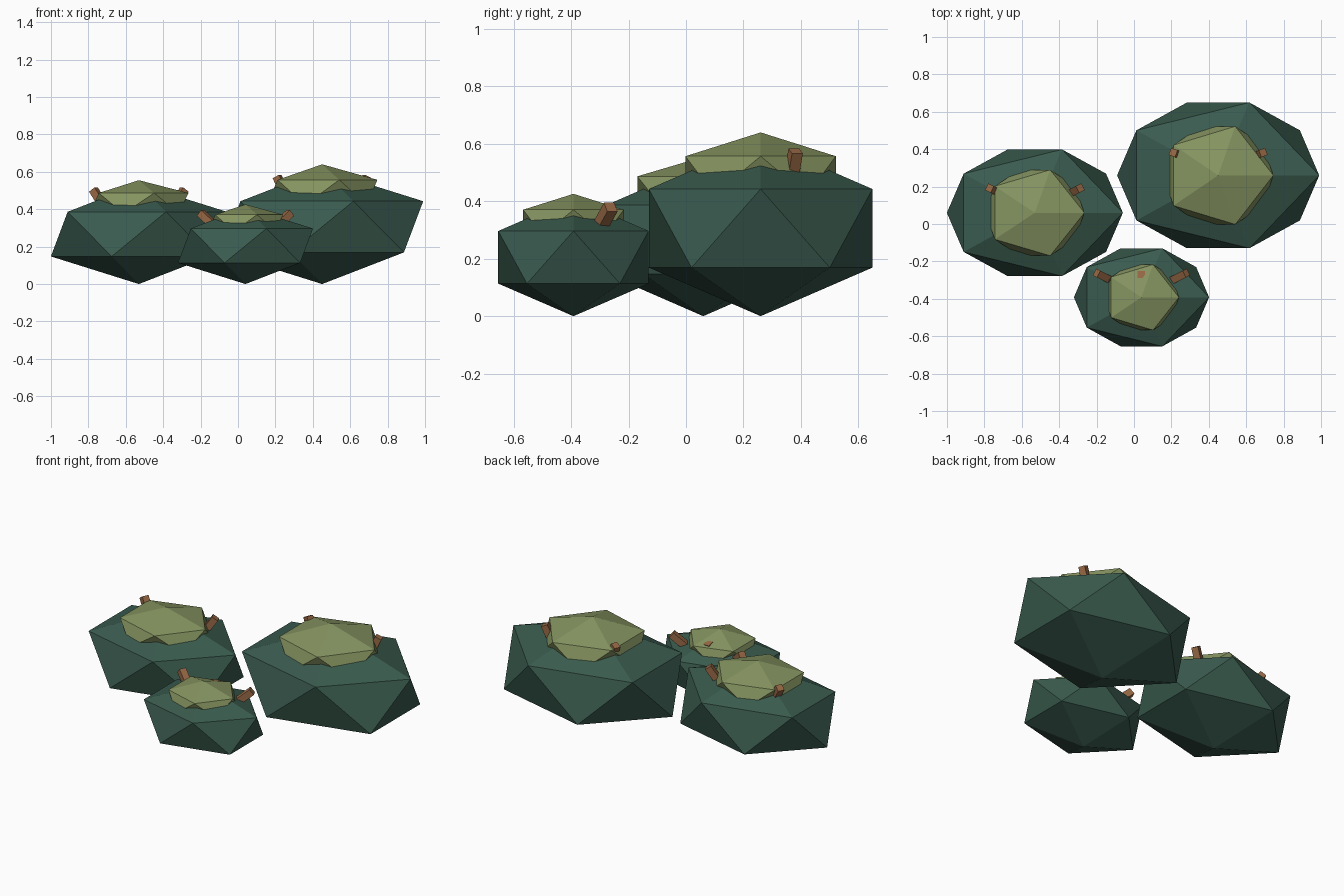
import bpy
from mathutils import Vector

cube = bpy.data.objects.get("Cube")
if cube:
    bpy.data.objects.remove(cube)


def make_material(name, rgb):
    mat = bpy.data.materials.new(name)
    mat.use_nodes = True
    color = (*rgb, 1.0)
    mat.diffuse_color = color
    mat.node_tree.nodes["Principled BSDF"].inputs["Base Color"].default_value = color
    return mat


dark_green = make_material("dark_green", (0.042, 0.105, 0.077))
olive = make_material("olive", (0.235, 0.295, 0.118))
brown = make_material("bark_brown", (0.31, 0.14, 0.06))


def faceted_blob(name, center, radii, mat):
    """Low-poly icosahedron stretched to the given radii."""
    bpy.ops.mesh.primitive_ico_sphere_add(subdivisions=1, radius=1, location=center)
    obj = bpy.context.object
    obj.name = name
    obj.scale = radii
    obj.data.materials.append(mat)
    bpy.ops.object.shade_flat()


def twig(name, tip, direction, length=0.12, width=0.04):
    """Square stick whose end face is centred on the tip."""
    axis = Vector(direction).normalized()
    bpy.ops.mesh.primitive_cube_add(size=1, location=Vector(tip) - axis * length / 2)
    obj = bpy.context.object
    obj.name = name
    obj.scale = (width, width, length)
    obj.rotation_euler = axis.to_track_quat("Z", "Y").to_euler()
    obj.data.materials.append(brown)


# Each bush: position, body radii, cap height and radii, twig tip and lean
bushes = {
    "back_left": dict(at=(0.45, 0.26), body=(0.604, 0.458, 0.306),
                      cap_z=0.49, cap=(0.33, 0.308, 0.15),
                      tip=(0.241, 0.122, 0.575), lean=(0.4, 0.15, 0.9)),
    "right": dict(at=(-0.53, 0.06), body=(0.526, 0.398, 0.267),
                  cap_z=0.432, cap=(0.296, 0.27, 0.123),
                  tip=(0.243, 0.132, 0.505), lean=(0.5, 0.25, 0.8)),
    "front": dict(at=(0.04, -0.392), body=(0.404, 0.308, 0.205),
                  cap_z=0.326, cap=(0.224, 0.206, 0.1),
                  tip=(0.24, 0.13, 0.38), lean=(0.65, 0.33, 0.6)),
}

for name, b in bushes.items():
    x, y = b["at"]
    faceted_blob(name + "_bush_body", (x, y, b["body"][2]), b["body"], dark_green)
    faceted_blob(name + "_bush_cap", (x, y, b["cap_z"]), b["cap"], olive)
    # Mirrored pair of twigs leaning outward
    tx, ty, tz = b["tip"]
    lx, ly, lz = b["lean"]
    for side, sign in (("left", 1), ("right", -1)):
        twig(f"{name}_bush_{side}_twig", (x + sign * tx, y + ty, tz), (sign * lx, ly, lz))

# Short middle twig just breaking through the small cap
twig("front_bush_middle_twig", (0.04, -0.27, 0.385), (0, 0.25, 0.9))
